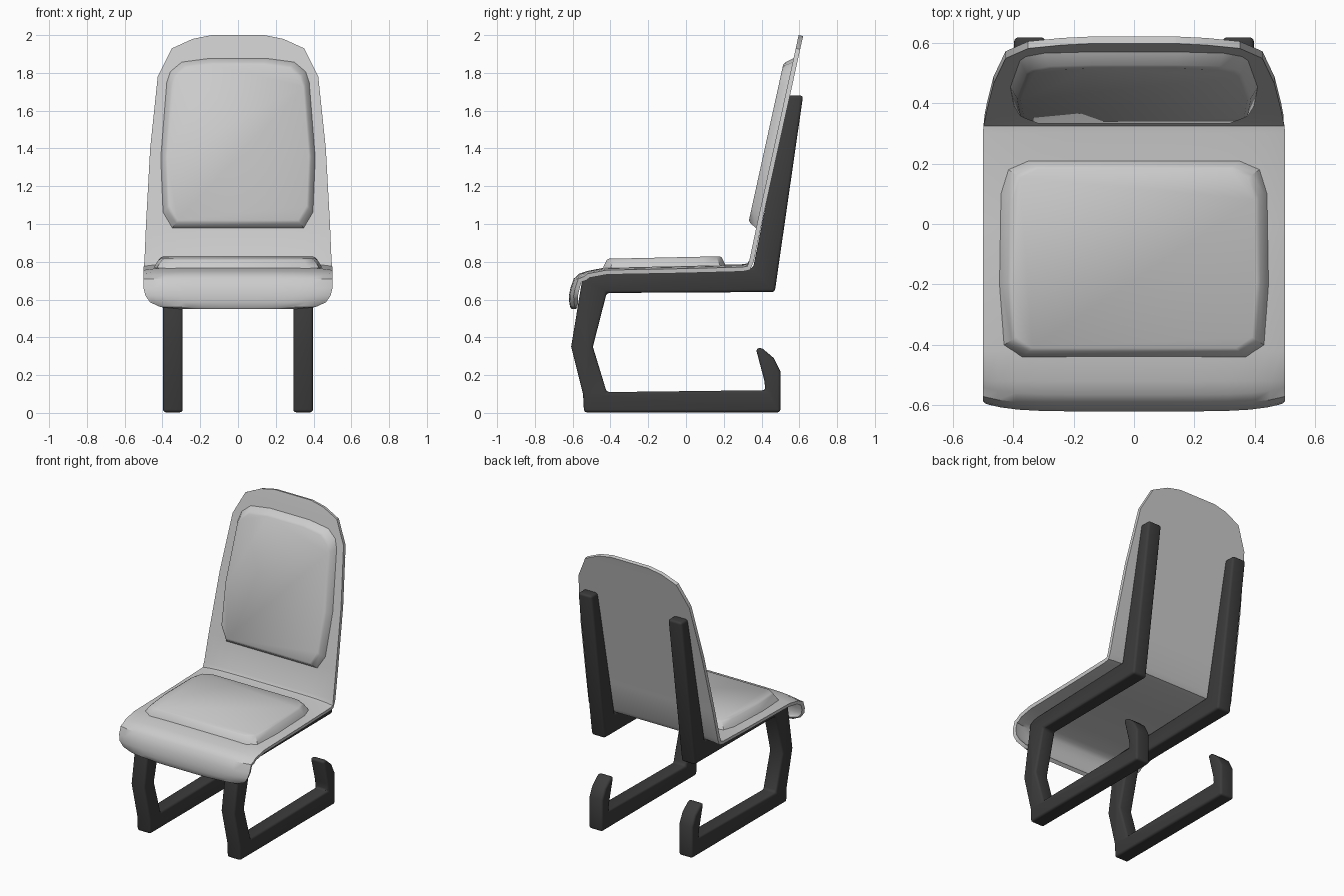
import bpy, bmesh, math
from math import sin, pi

if "Cube" in bpy.data.objects:
    bpy.data.objects.remove(bpy.data.objects["Cube"])

dark = bpy.data.materials.new("dark_frame")
dark.diffuse_color = (0.045, 0.045, 0.045, 1)
dark.use_nodes = True
dark.node_tree.nodes["Principled BSDF"].inputs["Base Color"].default_value = dark.diffuse_color


def finish(name, bm, setup=None, mat=None, angle=35):
    me = bpy.data.meshes.new(name)
    bm.to_mesh(me)
    bm.free()
    ob = bpy.data.objects.new(name, me)
    bpy.context.collection.objects.link(ob)
    if mat:
        me.materials.append(mat)
    if setup:
        setup(ob)
    bpy.ops.object.select_all(action='DESELECT')
    ob.select_set(True)
    bpy.context.view_layer.objects.active = ob
    bpy.ops.object.convert(target='MESH')
    bpy.ops.object.shade_smooth_by_angle(angle=math.radians(angle))
    return ob


def bridge(bm, a, b, closed=False):
    n = len(a)
    for i in range(n if closed else n - 1):
        j = (i + 1) % n
        bm.faces.new((a[i], a[j], b[j], b[i]))


# One-piece seat and back shell: rows of (y, z, half width) from lip to top
rows = [(-.605, .55, .30), (-.613, .56, .41), (-.618, .585, .465), (-.62, .62, .49),
        (-.612, .66, .50), (-.595, .71, .50), (-.565, .737, .50), (-.52, .752, .50),
        (-.42, .771, .50), (0, .779, .50), (.30, .787, .50), (.325, .791, .498),
        (.336, .81, .495), (.376, 1.0, .487), (.464, 1.4, .465), (.548, 1.78, .425),
        (.581, 1.93, .35), (.592, 1.98, .24), (.597, 2.0, .14)]
cols = 14
bm = bmesh.new()
prev = None
for y, z, w in rows:
    ring = []
    for i in range(cols + 1):
        t = sin((i / cols - .5) * pi)
        edge = t ** 6
        dy = .025 * edge if z < .74 else 0
        dz = -.015 * edge if .73 < z < .8 else 0
        ring.append(bm.verts.new((w * t, y + dy, z + dz)))
    if prev:
        bridge(bm, prev, ring)
    prev = ring


def shell_mods(ob):
    m = ob.modifiers.new("thickness", 'SOLIDIFY')
    m.thickness = .024
    m.offset = -1


finish("seat_shell", bm, shell_mods)


# Raised pads: half outline (x, v) mirrored, then stepped up off the shell
def pad(name, half, place):
    outline = half + [(-x, v) for x, v in reversed(half)]
    mid = (min(v for _, v in half) + max(v for _, v in half)) / 2
    bm = bmesh.new()
    prev = None
    for scale, height in [(1.0, -.004), (.985, .008), (.94, .038), (.91, .046)]:
        ring = [bm.verts.new(place(x * scale, mid + (v - mid) * scale, height))
                for x, v in outline]
        if prev:
            bridge(bm, prev, ring, True)
        prev = ring
    bm.faces.new(prev)
    bmesh.ops.recalc_face_normals(bm, faces=bm.faces)
    finish(name, bm)


pad("seat_pad",
    [(.37, -.44), (.43, -.40), (.445, -.20), (.44, .10), (.415, .18), (.35, .21)],
    lambda x, v, h: (x, v, .779 + .022 * v + h))
pad("back_pad",
    [(.35, .975), (.40, 1.06), (.412, 1.35), (.38, 1.75), (.36, 1.81), (.30, 1.86), (.15, 1.88)],
    lambda x, v, h: (x, .332 + .22 * (v - .79) - h * 1.05, v + h * .1))

# Side frames: post, seat rail, bent front leg, floor runner and hook
frame = [(.62, 1.68), (.54, 1.68), (.355, .767), (-.50, .74), (-.548, .715), (-.608, .35),
         (-.545, .10), (-.54, .003), (.50, .003), (.50, .22), (.465, .29), (.40, .345),
         (.37, .34), (.415, .17), (.42, .12), (-.42, .11), (-.493, .35), (-.42, .635),
         (.47, .64)]


def frame_mods(ob):
    m = ob.modifiers.new("round", 'BEVEL')
    m.width = .02
    m.segments = 3
    m.limit_method = 'ANGLE'
    m.angle_limit = math.radians(40)


for side, x in (("left", -.397), ("right", .293)):
    bm = bmesh.new()
    a = [bm.verts.new((x, y, z)) for y, z in frame]
    b = [bm.verts.new((x + .104, y, z)) for y, z in frame]
    bridge(bm, a, b, True)
    bm.faces.new(a)
    bm.faces.new(b)
    bmesh.ops.recalc_face_normals(bm, faces=bm.faces)
    finish(side + "_frame", bm, frame_mods, dark)
